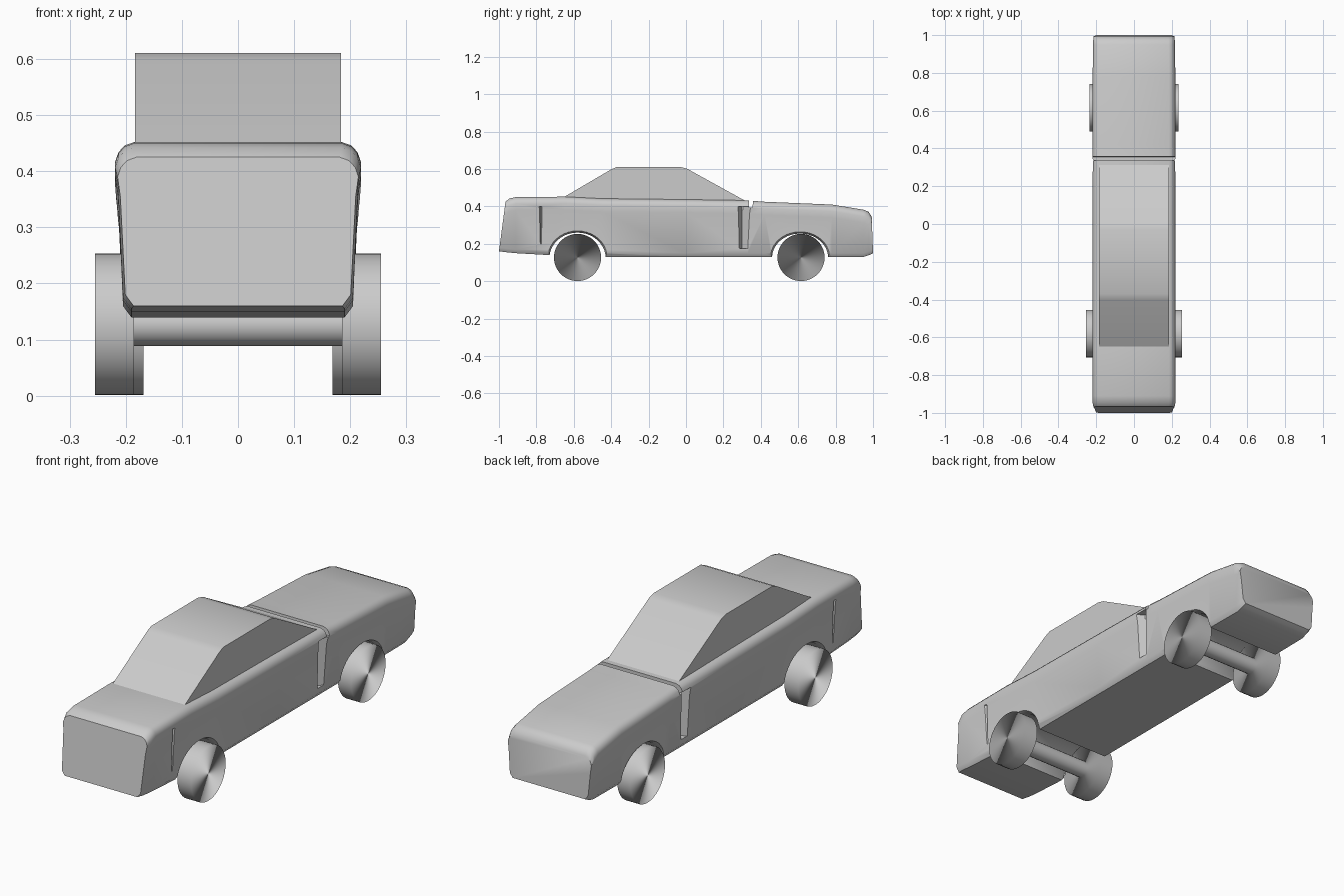
import bpy
import bmesh
import math
from mathutils import Vector

if "Cube" in bpy.data.objects:
    bpy.data.objects.remove(bpy.data.objects["Cube"])

GREY = (0.6, 0.6, 0.6, 1)
paint = bpy.data.materials.new("light_grey")
paint.use_nodes = True
paint.diffuse_color = GREY
paint.node_tree.nodes["Principled BSDF"].inputs["Base Color"].default_value = GREY


def loft(name, rings):
    """Skin a list of equal closed rings and cap both ends."""
    bm = bmesh.new()
    loops = [[bm.verts.new(p) for p in ring] for ring in rings]
    for a, b in zip(loops, loops[1:]):
        for i in range(len(a)):
            j = (i + 1) % len(a)
            bm.faces.new((a[i], a[j], b[j], b[i]))
    bm.faces.new(loops[0])
    bm.faces.new(loops[-1])
    bmesh.ops.recalc_face_normals(bm, faces=bm.faces)
    mesh = bpy.data.meshes.new(name)
    bm.to_mesh(mesh)
    bm.free()
    mesh.materials.append(paint)
    obj = bpy.data.objects.new(name, mesh)
    bpy.context.collection.objects.link(obj)
    return obj


def smooth(obj, degrees):
    bpy.ops.object.select_all(action="DESELECT")
    obj.select_set(True)
    bpy.context.view_layer.objects.active = obj
    bpy.ops.object.shade_smooth_by_angle(angle=math.radians(degrees))


def ellipse(x, y, z, ry, rz, n=40):
    turns = [2 * math.pi * i / n for i in range(n)]
    return [(x, y + ry * math.cos(a), z + rz * math.sin(a)) for a in turns]


def cut(obj, cutter):
    cutter.hide_render = True
    mod = obj.modifiers.new("cut", "BOOLEAN")
    mod.operation = "DIFFERENCE"
    mod.solver = "EXACT"
    mod.object = cutter
    bpy.context.view_layer.objects.active = obj
    obj.select_set(True)
    bpy.ops.object.modifier_apply(modifier=mod.name)
    bpy.data.objects.remove(cutter)


def body_ring(y_low, y_high, low, high, width):
    """Body section with rounded shoulders, leaning from y_low to y_high."""
    half = [(0.19, low), (0.205, low + 0.02), (0.214, high - 0.07),
            (0.219, high - 0.035), (0.213, high - 0.018),
            (0.202, high - 0.006), (0.185, high)]
    outline = half + [(-x, z) for x, z in reversed(half)]
    lean = (y_high - y_low) / (high - low)
    return [(x * width, y_low + lean * (z - low), z) for x, z in outline]


# Lower body
stations = [
    (-1.0, -0.965, 0.16, 0.425, 0.98), (-0.96, -0.945, 0.155, 0.442, 1),
    (-0.91, -0.91, 0.15, 0.45, 1), (-0.65, -0.65, 0.135, 0.452, 1),
    (-0.45, -0.45, 0.13, 0.442, 1), (0, 0, 0.13, 0.437, 1),
    (0.33, 0.33, 0.13, 0.432, 1), (0.42, 0.42, 0.13, 0.425, 1),
    (0.78, 0.78, 0.13, 0.41, 1), (0.95, 0.95, 0.13, 0.382, 0.99),
    (0.98, 0.975, 0.14, 0.372, 0.985), (1.0, 0.993, 0.15, 0.345, 0.975)]
body = loft("body", [body_ring(*s) for s in stations])

# Wheel arches, wider toward the outside
for y, rim in ((-0.58, 0.135), (0.61, 0.13)):
    rings = []
    for x, flare in ((-0.25, 0.035), (-0.19, 0), (0.19, 0), (0.25, 0.035)):
        rings.append(ellipse(x, y, 0.125, 0.15 + flare, rim + flare * 0.8))
    cut(body, loft("arch_cutter", rings))

# Upright creases in the sides, behind the door and ahead of the bumper
for side in (-1, 1):
    for start, deep, end, depth, low in ((0.265, 0.3, 0.37, 0.18, 0.175),
                                         (-0.8, -0.775, -0.76, 0.2, 0.2)):
        corners = [(0.24, start), (depth, deep), (0.24, end)]
        rings = [[(side * x, y, z) for x, y in corners] for z in (low, 0.4)]
        cut(body, loft("crease_cutter", rings))

# Gap between cabin and long deck
gap = [(0.337, 0.395), (0.356, 0.395), (0.362, 0.5), (0.337, 0.5)]
cut(body, loft("gap_cutter", [[(x, y, z) for y, z in gap] for x in (-0.3, 0.3)]))
smooth(body, 35)

# Cabin
profile = [(-0.67, 0.44), (-0.4, 0.598), (-0.37, 0.611), (-0.03, 0.611),
           (0.005, 0.602), (0.335, 0.42), (0.335, 0.38), (-0.67, 0.38)]
cabin = loft("cabin", [[(x, y, z) for y, z in profile] for x in (-0.184, 0.184)])
smooth(cabin, 35)

# Wheels and axles
for end, y, inner, outer in (("front", -0.58, 0.185, 0.255),
                             ("back", 0.615, 0.168, 0.235)):
    hub = Vector((0, y, 0.127))
    for side, label in ((1, "left"), (-1, "right")):
        rings = [ellipse(side * x, y, hub.z, 0.126, 0.126) for x in (inner, outer)]
        wheel = loft(f"{end}_{label}_wheel", rings)
        smooth(wheel, 180)
        radial = []
        for v in wheel.data.vertices:
            out = v.co - hub
            out.x = 0
            radial.append(out.normalized())
        wheel.data.normals_split_custom_set_from_vertices(radial)
    axle = loft(f"{end}_axle", [ellipse(x, y, hub.z, 0.038, 0.038, 20)
                                for x in (-inner, inner)])
    smooth(axle, 35)
